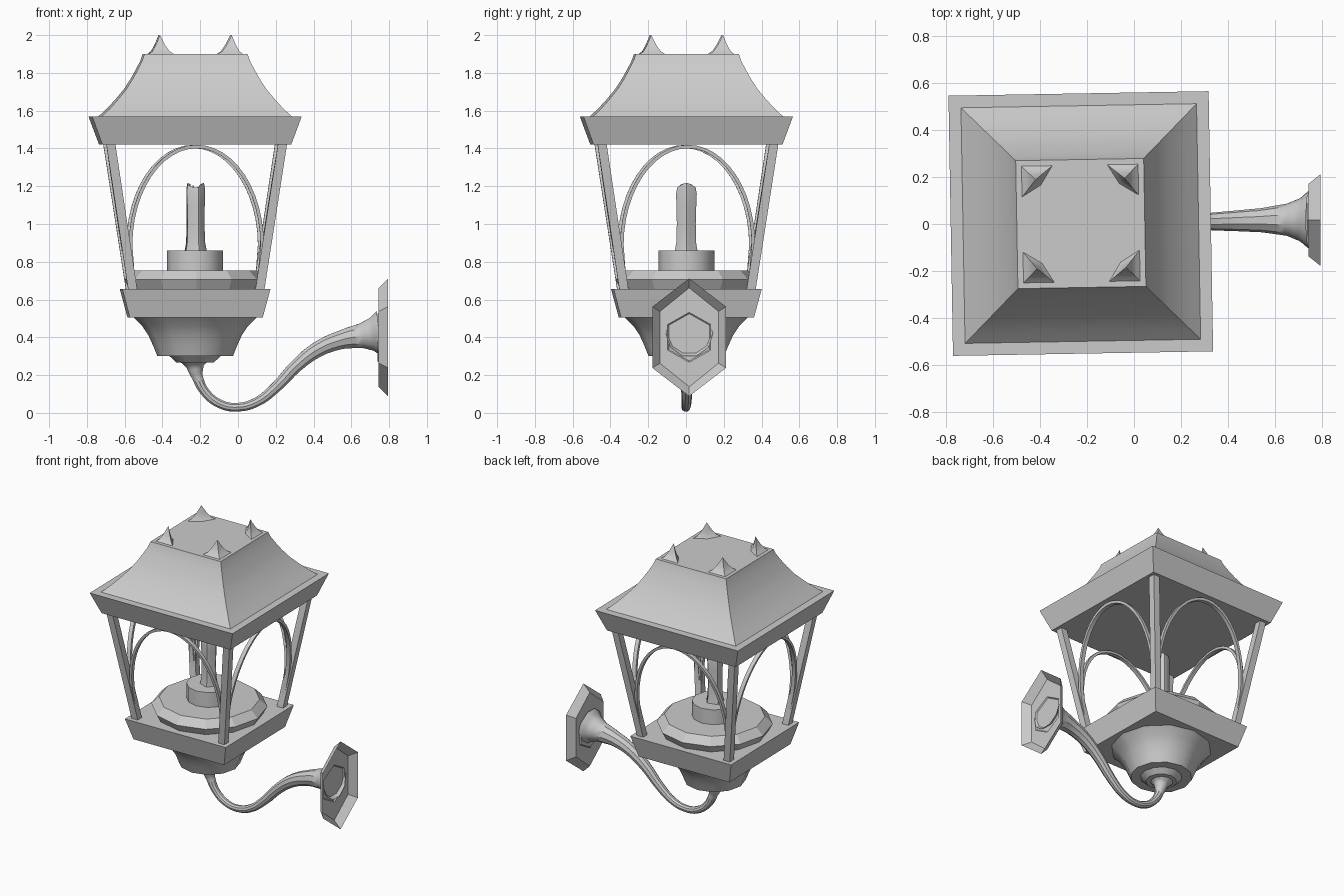
import bpy, bmesh, math
from mathutils import Matrix, Vector

if "Cube" in bpy.data.objects:
    bpy.data.objects.remove(bpy.data.objects["Cube"])

grey = bpy.data.materials.new("plain_grey")
grey.use_nodes = True
tone = (0.6, 0.6, 0.6, 1)
grey.diffuse_color = tone
grey.node_tree.nodes["Principled BSDF"].inputs["Base Color"].default_value = tone

# The lantern body is turned slightly about its own axis
BODY = Matrix.Translation((-0.227, 0.002, 0)) @ Matrix.Rotation(math.radians(1), 4, "Z")


def finish(obj, smooth):
    obj.data.materials.clear()
    obj.data.materials.append(grey)
    if smooth:
        bpy.ops.object.select_all(action="DESELECT")
        obj.select_set(True)
        bpy.context.view_layer.objects.active = obj
        bpy.ops.object.shade_smooth_by_angle(angle=math.radians(35))


def loft(name, rings, matrix=BODY, smooth=False, cap_start=True, cap_end=True):
    """Skin a row of matching point rings."""
    bm = bmesh.new()
    loops = [[bm.verts.new(p) for p in ring] for ring in rings]
    for a, b in zip(loops, loops[1:]):
        for i in range(len(a)):
            j = (i + 1) % len(a)
            bm.faces.new((a[i], a[j], b[j], b[i]))
    if cap_start:
        bm.faces.new(loops[0][::-1])
    if cap_end:
        bm.faces.new(loops[-1])
    bmesh.ops.recalc_face_normals(bm, faces=bm.faces[:])
    bm.transform(matrix)
    mesh = bpy.data.meshes.new(name)
    bm.to_mesh(mesh)
    bm.free()
    obj = bpy.data.objects.new(name, mesh)
    bpy.context.collection.objects.link(obj)
    finish(obj, smooth)
    return obj


def square(h, z, cx=0, cy=0):
    return [Vector((cx + sx * h, cy + sy * h, z))
            for sx, sy in ((-1, -1), (1, -1), (1, 1), (-1, 1))]


def circle(r, z, n=12):
    return [Vector((r * math.cos(math.tau * i / n), r * math.sin(math.tau * i / n), z))
            for i in range(n)]


def squares(name, profile, smooth=False):
    return loft(name, [square(h, z) for h, z in profile], smooth=smooth)


def lathe(name, profile, smooth=True, n=12):
    return loft(name, [circle(r, z, n) for r, z in profile], smooth=smooth)


# Roof and trays
squares("roof_tray", [(0.5, 1.42), (0.555, 1.57)])
squares("roof", [(0.508, 1.565), (0.46, 1.61), (0.415, 1.66), (0.37, 1.715),
                 (0.335, 1.77), (0.305, 1.825), (0.285, 1.865), (0.273, 1.9)], True)
squares("base_tray", [(0.352, 0.505), (0.392, 0.655)])

# Bowl under the base, with its collar
lathe("base_bowl", [(0.2, 0.3), (0.222, 0.355), (0.247, 0.41), (0.28, 0.46), (0.325, 0.505)])
lathe("bowl_collar", [(0.1, 0.268), (0.135, 0.3)])

# Candle stand
lathe("candle_plate", [(0.345, 0.65), (0.375, 0.705), (0.325, 0.755)], False)
lathe("candle_holder", [(0.148, 0.75), (0.148, 0.86)])

# Candle with wax runs and an uneven hollow top
levels = [(0.058, 0.855), (0.05, 0.9), (0.047, 1.0), (0.049, 1.1), (0.051, 1.17),
          (0.045, 1.205), (0.03, 1.2), (0.025, 1.17)]
rings = []
for r, z in levels:
    ring = []
    for i in range(20):
        a = math.tau * i / 20
        k = r * (1 + 0.09 * math.cos(5 * a) + 0.05 * math.sin(2 * a + z * 4))
        dz = 0.012 * math.cos(a * 2) if z > 1.15 else 0
        ring.append(Vector((k * math.cos(a), k * math.sin(a), z + dz)))
    rings.append(ring)
loft("candle", rings, smooth=True)
loft("candle_wick", [square(0.005, z, -0.01) for z in (1.16, 1.205)])


def lean(z):
    """Distance of the outward-leaning frame from the axis."""
    return 0.337 + 0.153 * (z - 0.655)


# Leaning corner posts and roof finials
for i in range(4):
    turn = BODY @ Matrix.Rotation(i * math.pi / 2, 4, "Z")
    loft("corner_post", [square(0.024, z, lean(z), lean(z)) for z in (0.65, 1.425)], turn)

    foot = [(0.255, 0.255), (0.11, 0.255), (0.165, 0.165), (0.255, 0.11)]
    tip = Vector((0.19, 0.19))
    rings = []
    for s, z in ((1, 1.895), (0.62, 1.915), (0.36, 1.945), (0.16, 1.975), (0.01, 2.0)):
        rings.append([(tip + (Vector(p) - tip) * s).to_3d() + Vector((0, 0, z)) for p in foot])
    loft("roof_finial", rings, turn, True)

# Arches between the posts
path = [Vector((0.325, 0.65)), Vector((0.338, 0.76))]
for i in range(25):
    a = math.pi * i / 24
    path.append(Vector((0.348 * math.cos(a), 0.89 + 0.52 * math.sin(a))))
path += [Vector((-0.338, 0.76)), Vector((-0.325, 0.65))]
rings = []
for i, p in enumerate(path):
    t = (path[min(i + 1, len(path) - 1)] - path[max(i - 1, 0)]).normalized()
    n = Vector((-t.y, t.x)) * 0.009
    ring = []
    for s, d in ((-1, -1), (1, -1), (1, 1), (-1, 1)):
        q = p + n * s
        ring.append(Vector((q.x, -lean(q.y) + d * 0.014, q.y)))
    rings.append(ring)
for i in range(4):
    loft("side_arch", rings, BODY @ Matrix.Rotation(i * math.pi / 2, 4, "Z"), True)

# Curved arm that flares at both ends: x, y, z, radius
stations = [(-0.23, 0, 0.28, 0.085), (-0.227, 0, 0.245, 0.048), (-0.215, 0, 0.19, 0.03),
            (-0.17, 0, 0.105, 0.025), (-0.09, 0, 0.045, 0.024), (0, 0, 0.03, 0.024),
            (0.1, 0.003, 0.058, 0.026), (0.2, 0.006, 0.135, 0.03), (0.31, 0.01, 0.25, 0.036),
            (0.42, 0.013, 0.335, 0.043), (0.54, 0.016, 0.385, 0.051),
            (0.65, 0.018, 0.407, 0.068), (0.705, 0.018, 0.415, 0.09), (0.748, 0.018, 0.42, 0.125)]
curve = bpy.data.curves.new("wall_arm", "CURVE")
curve.dimensions = "3D"
curve.bevel_depth = 1
curve.bevel_resolution = 3
curve.resolution_u = 4
spline = curve.splines.new("BEZIER")
spline.bezier_points.add(len(stations) - 1)
for point, (x, y, z, r) in zip(spline.bezier_points, stations):
    point.co = (x, y, z)
    point.radius = r
    point.handle_left_type = point.handle_right_type = "AUTO"
arm = bpy.data.objects.new("wall_arm", curve)
bpy.context.collection.objects.link(arm)
bpy.ops.object.select_all(action="DESELECT")
arm.select_set(True)
bpy.context.view_layer.objects.active = arm
bpy.ops.object.convert(target="MESH")
finish(bpy.context.view_layer.objects.active, True)


# Hexagonal wall plate, hollow towards the wall, with a sunk panel
def hexagon(w, tall, shoulder, x):
    points = [(0, tall), (w, shoulder), (w, -shoulder), (0, -tall), (-w, -shoulder), (-w, shoulder)]
    return [Vector((x, 0.017 + y, 0.4 + z)) for y, z in points]


loft("wall_plate", [hexagon(0.195, 0.312, 0.162, 0.795), hexagon(0.155, 0.262, 0.137, 0.745),
                    hexagon(0.114, 0.132, 0.068, 0.745), hexagon(0.108, 0.125, 0.064, 0.738)],
     Matrix(), cap_start=False)
